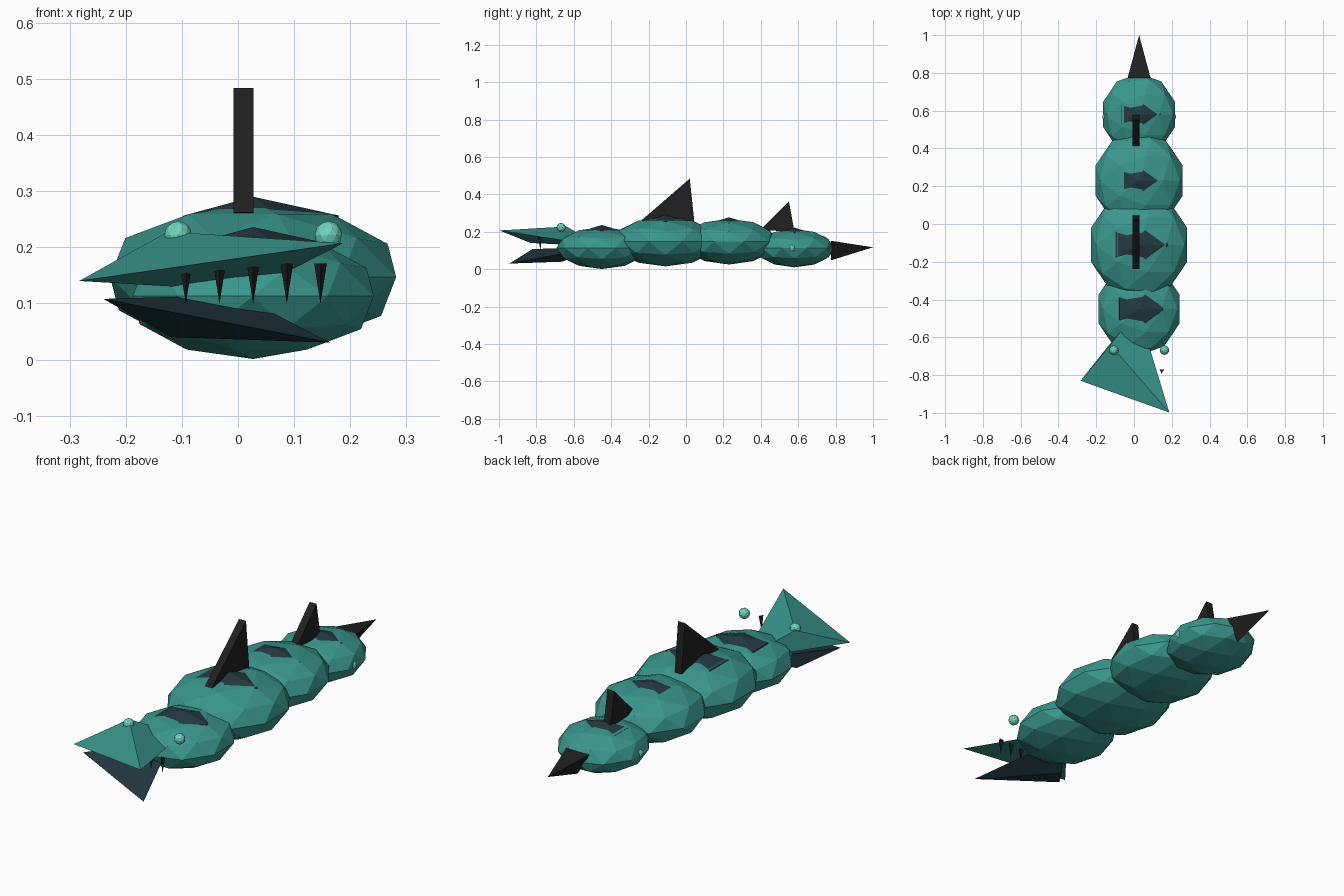
import bpy, bmesh
from math import pi
from mathutils import Matrix, Vector

cube = bpy.data.objects.get("Cube")
if cube:
    bpy.data.objects.remove(cube, do_unlink=True)


def material(name, rgb):
    mat = bpy.data.materials.new(name)
    mat.use_nodes = True
    mat.diffuse_color = (*rgb, 1)
    mat.node_tree.nodes["Principled BSDF"].inputs["Base Color"].default_value = (*rgb, 1)
    return mat


TEAL = material("teal_skin", (0.042, 0.31, 0.27))
SLATE = material("dark_slate", (0.018, 0.042, 0.054))
BLACK = material("charcoal", (0.015, 0.015, 0.015))
MINT = material("pale_mint", (0.16, 0.66, 0.52))
MID = 0.027  # body centre line


def finish(name, bm, mat):
    bmesh.ops.recalc_face_normals(bm, faces=bm.faces)
    mesh = bpy.data.meshes.new(name)
    bm.to_mesh(mesh)
    bm.free()
    mesh.materials.append(mat)
    obj = bpy.data.objects.new(name, mesh)
    bpy.context.collection.objects.link(obj)
    return obj


def ball(name, centre, size, mat, level=2):
    bm = bmesh.new()
    bmesh.ops.create_icosphere(bm, subdivisions=level, radius=1)
    bmesh.ops.transform(bm, verts=bm.verts,
                        matrix=Matrix.Translation(centre) @ Matrix.Diagonal((*size, 1)))
    return finish(name, bm, mat)


def spike(name, centre, radius, length, angle, mat):
    # Three-sided cone, tipped about the x axis
    bm = bmesh.new()
    bmesh.ops.create_cone(bm, cap_ends=True, segments=3, radius1=radius, radius2=0, depth=length)
    # Put one base corner on the local +y axis
    corner = max(bm.verts, key=lambda v: v.co.xy.length)
    turn = pi / 2 - Vector((1, 0)).angle_signed(corner.co.xy) * -1
    bmesh.ops.transform(bm, verts=bm.verts, matrix=Matrix.Translation(centre)
                        @ Matrix.Rotation(angle, 4, 'X') @ Matrix.Rotation(turn, 4, 'Z'))
    return finish(name, bm, mat)


def wedge(name, points, mat):
    # Four-cornered pointed block
    bm = bmesh.new()
    for p in points:
        bm.verts.new(p)
    bmesh.ops.convex_hull(bm, input=bm.verts)
    return finish(name, bm, mat)


def fin(name, profile, x0, x1):
    bm = bmesh.new()
    face = bm.faces.new([bm.verts.new((x0, y, z)) for y, z in profile])
    out = bmesh.ops.extrude_face_region(bm, geom=[face])
    moved = [g for g in out["geom"] if isinstance(g, bmesh.types.BMVert)]
    bmesh.ops.translate(bm, verts=moved, vec=(x1 - x0, 0, 0))
    # Keep the starting cap so the fin is closed
    if not face.is_valid or len(bm.faces) < 5:
        bmesh.ops.holes_fill(bm, edges=bm.edges)
    return finish(name, bm, BLACK)


# Body segments with a dark plate on each: y, z, width, height, plate top
segments = {
    "head": (-0.45, 0.113, 0.226, 0.112, 0.236),
    "chest": (-0.11, 0.147, 0.268, 0.132, 0.290),
    "belly": (0.23, 0.147, 0.242, 0.122, 0.277),
    "rump": (0.58, 0.112, 0.200, 0.102, 0.222),
}
for name, (y, z, rx, rz, top) in segments.items():
    ball(name, (MID, y, z), (rx, rx * 1.08, rz), TEAL)
    plate_h = rz * 0.46
    ball(name + "_back_plate", (MID, y, top - plate_h),
         (rx * 0.64, rx * 0.5, plate_h), SLATE, 1)

# Back fins
fin("front_back_fin", [(-0.237, 0.262), (0.02, 0.484), (0.045, 0.25)], -0.008, 0.028)
fin("rear_back_fin", [(0.397, 0.21), (0.55, 0.363), (0.58, 0.2)], -0.008, 0.028)

# Tail spike
spike("tail_spike", (MID, 0.887, 0.117), 0.07, 0.226, -pi / 2, BLACK)

# Twisted jaws: tip, outer corner, ridge corner, buried corner
wedge("upper_jaw", [(0.187, -0.998, 0.207), (-0.283, -0.83, 0.14),
                    (-0.125, -0.64, 0.228), (0.02, -0.45, 0.122)], TEAL)
wedge("lower_jaw", [(0.165, -0.945, 0.03), (-0.24, -0.82, 0.108),
                    (-0.12, -0.66, 0.04), (0.0, -0.49, 0.115)], SLATE)

# Row of teeth
for i in range(-2, 3):
    spike("tooth_%d" % (i + 3), (MID + i * 0.06, -0.778, 0.135), 0.013, 0.072, pi, BLACK)

# Eyes and the small side spots on the rump
for side, s in (("left", 1), ("right", -1)):
    ball(side + "_eye", (MID + s * 0.134, -0.668, 0.222), (0.025,) * 3, MINT)
    ball(side + "_rump_spot", (MID + s * 0.176, 0.568, 0.112), (0.02,) * 3, MINT)
